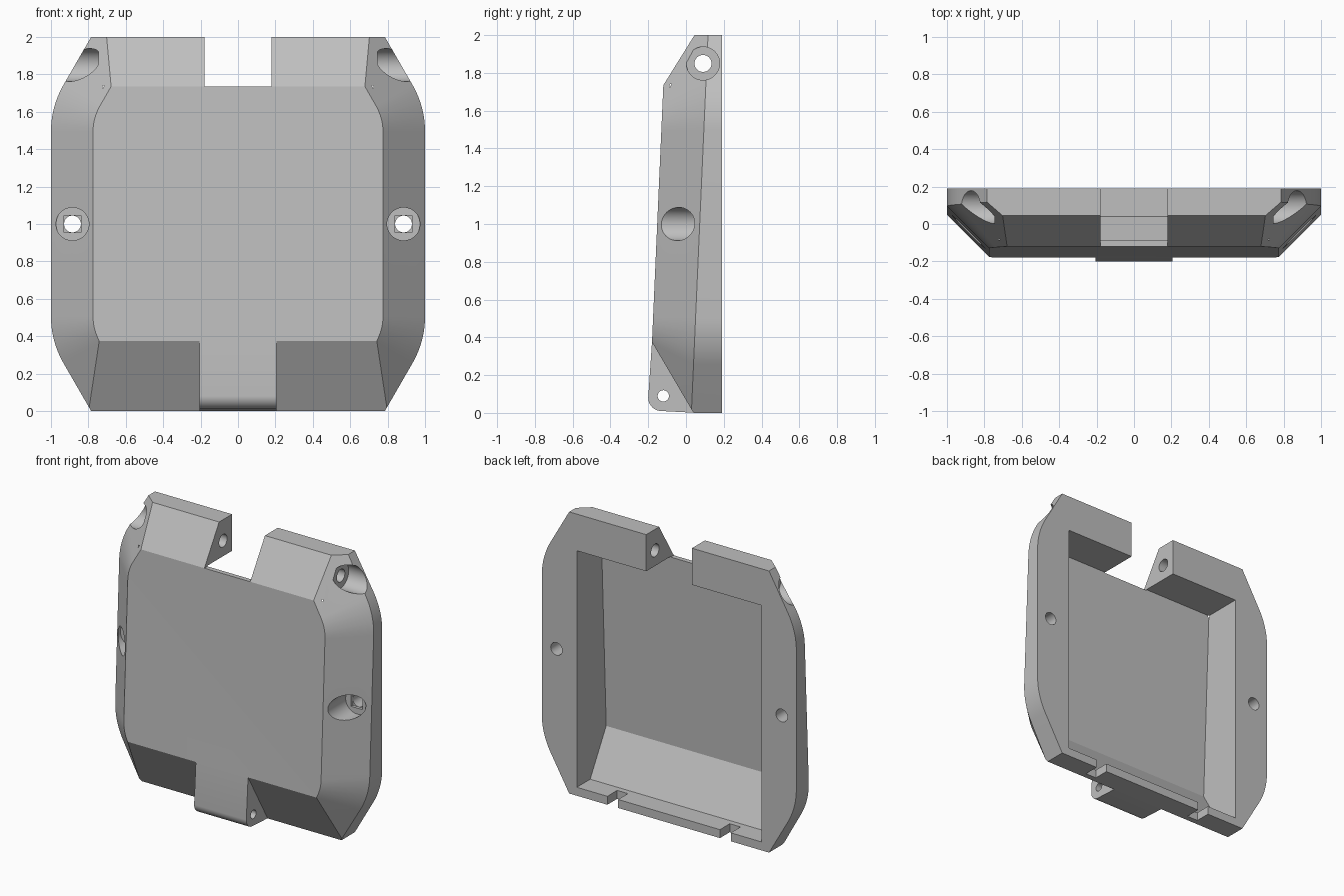
import bpy, bmesh
from math import sin, cos, radians, pi
from mathutils import Vector, Matrix

if "Cube" in bpy.data.objects:
    bpy.data.objects.remove(bpy.data.objects["Cube"])

grey = bpy.data.materials.new("plain grey")
grey.use_nodes = True
grey.diffuse_color = (0.52, 0.52, 0.52, 1)
grey.node_tree.nodes["Principled BSDF"].inputs["Base Color"].default_value = grey.diffuse_color

BACK = 0.19      # flat rear plane
CHAMFER = 0.225  # width of the sloping rim


def finish(bm, name):
    bmesh.ops.recalc_face_normals(bm, faces=bm.faces[:])
    mesh = bpy.data.meshes.new(name)
    bm.to_mesh(mesh)
    bm.free()
    mesh.materials.append(grey)
    obj = bpy.data.objects.new(name, mesh)
    bpy.context.collection.objects.link(obj)
    return obj


def prism(name, x0, x1, profile):
    """Extrude a (y, z) profile from x0 to x1."""
    bm = bmesh.new()
    face = bm.faces.new([bm.verts.new((x0, y, z)) for y, z in profile])
    new = bmesh.ops.extrude_face_region(bm, geom=[face])["geom"]
    verts = [v for v in new if isinstance(v, bmesh.types.BMVert)]
    bmesh.ops.translate(bm, verts=verts, vec=(x1 - x0, 0, 0))
    return finish(bm, name)


def box(name, x0, x1, y0, y1, z0, z1):
    return prism(name, x0, x1, [(y0, z0), (y1, z0), (y1, z1), (y0, z1)])


def rod(name, start, end, radius):
    start, end = Vector(start), Vector(end)
    axis = end - start
    turn = axis.to_track_quat("Z", "Y").to_matrix().to_4x4()
    bm = bmesh.new()
    bmesh.ops.create_cone(bm, cap_ends=True, segments=48, radius1=radius, radius2=radius,
                          depth=axis.length, matrix=Matrix.Translation((start + end) / 2) @ turn)
    return finish(bm, name)


def combine(obj, tool, operation="DIFFERENCE"):
    tool.hide_render = True
    mod = obj.modifiers.new(tool.name, "BOOLEAN")
    mod.operation, mod.solver, mod.object = operation, "EXACT", tool
    bpy.context.view_layer.objects.active = obj
    bpy.ops.object.modifier_apply(modifier=mod.name)
    bpy.data.objects.remove(tool)


def front(z):
    """Depth of the slightly leaning front plane."""
    return -0.18 + 0.0441 * (z - 0.375)


def outline(inset):
    """Rounded outline, running past the ends so it can be trimmed."""
    r = 0.5 - inset
    pts = [(0.5 + r * cos(a), 0.506 - r * sin(a)) for a in [radians(30 * i / 10) for i in range(11)]]
    x, z = pts[-1]
    pts.append((x - 0.3, z - 0.52))
    pts += [(x, 2 - z) for x, z in pts]
    return pts + [(-x, z) for x, z in pts]


# Shell body: convex rim, then trimmed at the ends and bevels
bm = bmesh.new()
for x, z in outline(0):
    bm.verts.new((x, BACK, z))
    bm.verts.new((x, front(z) + CHAMFER, z))
for x, z in outline(CHAMFER):
    bm.verts.new((x, front(z), z))
hull = bmesh.ops.convex_hull(bm, input=bm.verts[:])
loose = [v for v in bm.verts if not v.link_faces]
bmesh.ops.delete(bm, geom=loose, context="VERTS")
trims = [((0, 0, 0), (0, 0, -1)), ((0, 0, 2), (0, 0, 1)),
         ((0, -0.18, 0.375), (0, -0.375, -0.22)),
         ((0, -0.12, 1.735), (0, -0.265, 0.165))]
for point, normal in trims:
    cut = bmesh.ops.bisect_plane(bm, geom=bm.verts[:] + bm.edges[:] + bm.faces[:], dist=1e-5,
                                 plane_co=point, plane_no=normal, clear_outer=True)
    rim = [e for e in bm.edges if e.is_boundary]
    bmesh.ops.holes_fill(bm, edges=rim, sides=0)
bmesh.ops.remove_doubles(bm, verts=bm.verts[:], dist=1e-5)
bmesh.ops.dissolve_limit(bm, angle_limit=radians(0.3), verts=bm.verts[:], edges=bm.edges[:])
shell = finish(bm, "cover_shell")

# Hinge block at the lower front, with a rounded toe
toe = [(-0.13 - 0.07 * cos(a), 0.08 - 0.07 * sin(a)) for a in [pi / 2 * i / 10 for i in range(11)]]
hinge = prism("hinge_block", -0.205, 0.205,
              [(-0.18, 0.375)] + toe + [(0.04, 0.001), (0.06, 0.03), (-0.1, 0.38)])
combine(shell, hinge, "UNION")

# Rear cavity, following the front and the lower bevel
combine(shell, prism("cavity", -0.725, 0.725,
                     [(0.3, 1.74), (-0.086, 1.74), (-0.14, 0.37), (0.04, 0.06), (0.3, 0.06)]))

# Upper notch and the pin holes
combine(shell, box("notch", -0.18, 0.18, -0.4, 0.4, 1.735, 2.2))
combine(shell, rod("upper_pin_hole", (-1.2, 0.09, 1.85), (1.2, 0.09, 1.85), 0.045))
combine(shell, rod("hinge_pin_hole", (-0.4, -0.12, 0.09), (0.4, -0.12, 0.09), 0.03))

for s in (-1, 1):
    # Pin recess in the upper corner
    combine(shell, rod("pin_recess", (s * 0.745, 0.09, 1.85), (s * 1.2, 0.09, 1.85), 0.088))
    # Screw hole, head recess and square step in the side rim
    x = s * 0.885
    combine(shell, rod("screw_hole", (x, -0.4, 1), (x, 0.4, 1), 0.045))
    combine(shell, rod("screw_recess", (x, -0.4, 1), (x, 0.07, 1), 0.088))
    combine(shell, box("screw_step", x - 0.046, x + 0.046, 0, 0.09, 0.954, 1.046))
    # Slot in the lower sill
    slot = sorted((s * 0.40, s * 0.485))
    combine(shell, box("sill_slot", slot[0], slot[1], 0.08, 0.3, -0.1, 0.1))

# Smooth the rounded parts and keep the edges sharp
bpy.ops.object.select_all(action="DESELECT")
shell.select_set(True)
bpy.context.view_layer.objects.active = shell
bpy.ops.object.shade_smooth_by_angle(angle=radians(20))
